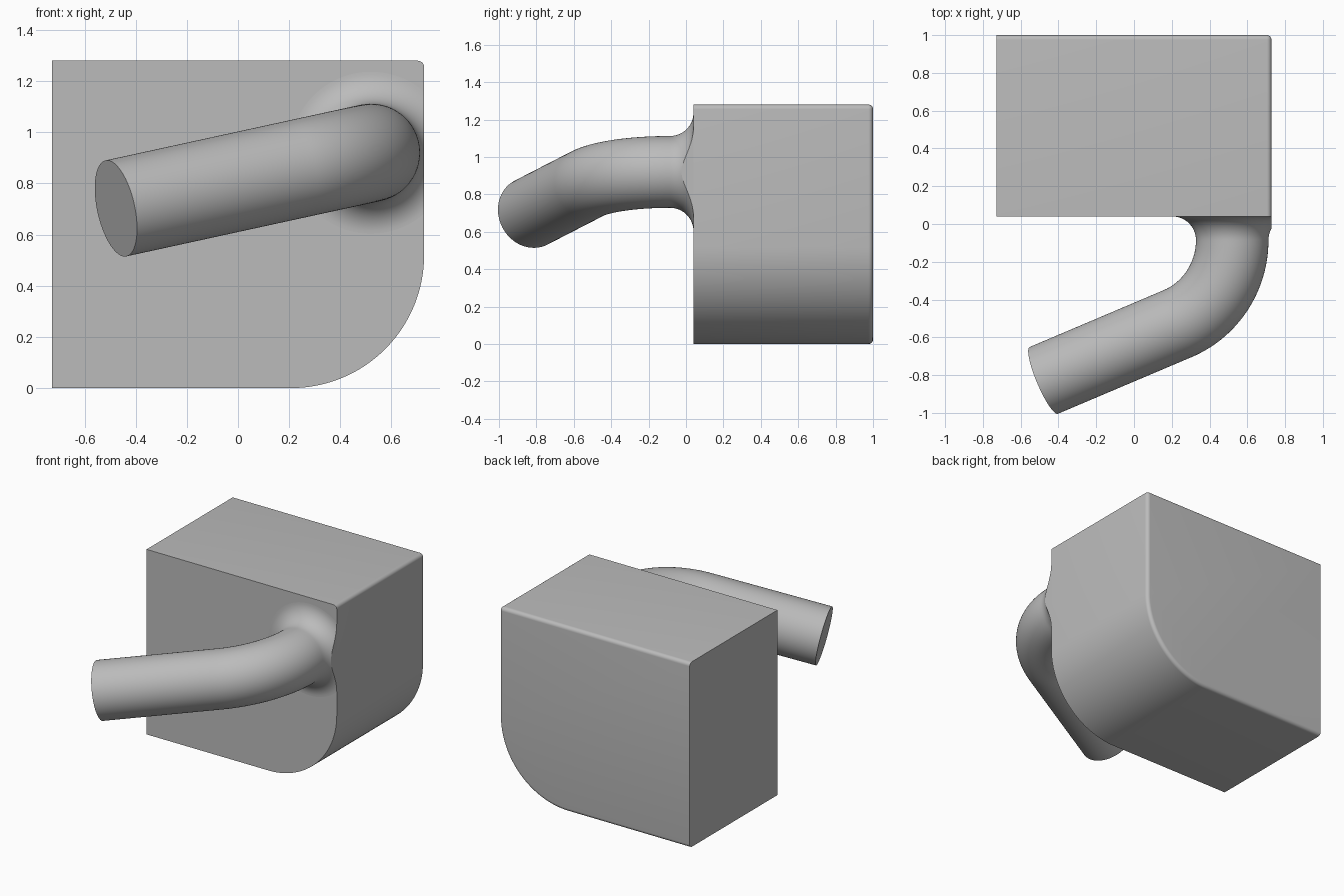
import bpy, bmesh
from math import sin, cos, pi, radians, sqrt
from mathutils import Vector

cube = bpy.data.objects.get("Cube")
if cube:
    bpy.data.objects.remove(cube, do_unlink=True)

grey = bpy.data.materials.new("plain grey")
grey.use_nodes = True
colour = (0.5, 0.5, 0.5, 1)
grey.diffuse_color = colour
grey.node_tree.nodes["Principled BSDF"].inputs["Base Color"].default_value = colour

SIDE, HEIGHT, FRONT, BACK = 0.728, 1.28, 0.04, 1.0
BIG, SMALL = 0.52, 0.025           # lower corner and edge fillet radii
PIPE, FLARE = 0.192, 0.125         # pipe radius and root fillet radius


def finish(bm, name):
    bmesh.ops.recalc_face_normals(bm, faces=bm.faces)
    mesh = bpy.data.meshes.new(name)
    bm.to_mesh(mesh)
    bm.free()
    mesh.materials.append(grey)
    obj = bpy.data.objects.new(name, mesh)
    bpy.context.collection.objects.link(obj)
    bpy.ops.object.select_all(action='DESELECT')
    obj.select_set(True)
    bpy.context.view_layer.objects.active = obj
    bpy.ops.object.shade_smooth_by_angle(angle=radians(30))
    return obj


def skin(bm, rings):
    """Bridge equal rings of points and cap both ends."""
    loops = [[bm.verts.new(p) for p in ring] for ring in rings]
    n = len(loops[0])
    for a, b in zip(loops, loops[1:]):
        for i in range(n):
            j = (i + 1) % n
            bm.faces.new((a[i], a[j], b[j], b[i]))
    return bm.faces.new(loops[0]), bm.faces.new(loops[-1])


def block_ring(y, inset):
    """Block outline, shrunk on every side except the flat -x one."""
    right, top = SIDE - inset, HEIGHT - inset
    big, small = BIG - inset, SMALL - inset
    pts = [(-SIDE, y, inset)]
    for k in range(33):
        a = pi / 2 * k / 32
        pts.append((right - big + big * sin(a), y, inset + big - big * cos(a)))
    for k in range(7):
        a = pi / 2 * k / 6
        pts.append((right - small + small * cos(a), y, top - small + small * sin(a)))
    return pts + [(-SIDE, y, top)]


# Block with one large rounded corner and a filleted back edge
bm = bmesh.new()
rings = [block_ring(FRONT, 0)]
for k in range(7):
    a = pi / 2 * k / 6
    rings.append(block_ring(BACK - SMALL + SMALL * sin(a), SMALL * (1 - cos(a))))
skin(bm, rings)
bmesh.ops.remove_doubles(bm, verts=bm.verts, dist=1e-5)
finish(bm, "block")

# Bent pipe with a flared root
forward = Vector((0, -1, 0))
sideways = Vector((-1, 0, -0.218)).normalized()
across = forward.cross(sideways)
root = Vector((0.52, FRONT, 0.92))
BEND, TURN, ARM = 0.479, radians(67.5), 0.785


def pipe_ring(centre, angle, radius):
    out = sideways * cos(angle) - forward * sin(angle)
    return [centre + radius * (out * cos(t) + across * sin(t))
            for t in (2 * pi * i / 96 for i in range(96))]


rings = []
for k in range(17):
    a = pi / 2 * k / 16
    rings.append(pipe_ring(root + forward * FLARE * (1 - cos(a)), 0,
                           PIPE + FLARE * (1 - sin(a))))
start = root + forward * FLARE
for k in range(1, 33):
    a = TURN * k / 32
    elbow = start + BEND * (forward * sin(a) + sideways * (1 - cos(a)))
    rings.append(pipe_ring(elbow, a, PIPE))
arm = forward * cos(TURN) + sideways * sin(TURN)
rings.append(pipe_ring(elbow + arm * ARM, TURN, PIPE))

bm = bmesh.new()
base, tip = skin(bm, rings)
# Trim the flare flush with the block side
cut = bmesh.ops.bisect_plane(bm, geom=bm.verts[:] + bm.edges[:] + bm.faces[:],
                             plane_co=(SIDE, 0, 0), plane_no=(1, 0, 0), clear_outer=True)
edges = [e for e in cut["geom_cut"] if isinstance(e, bmesh.types.BMEdge)]
bmesh.ops.holes_fill(bm, edges=edges, sides=0)
finish(bm, "bent_pipe")
